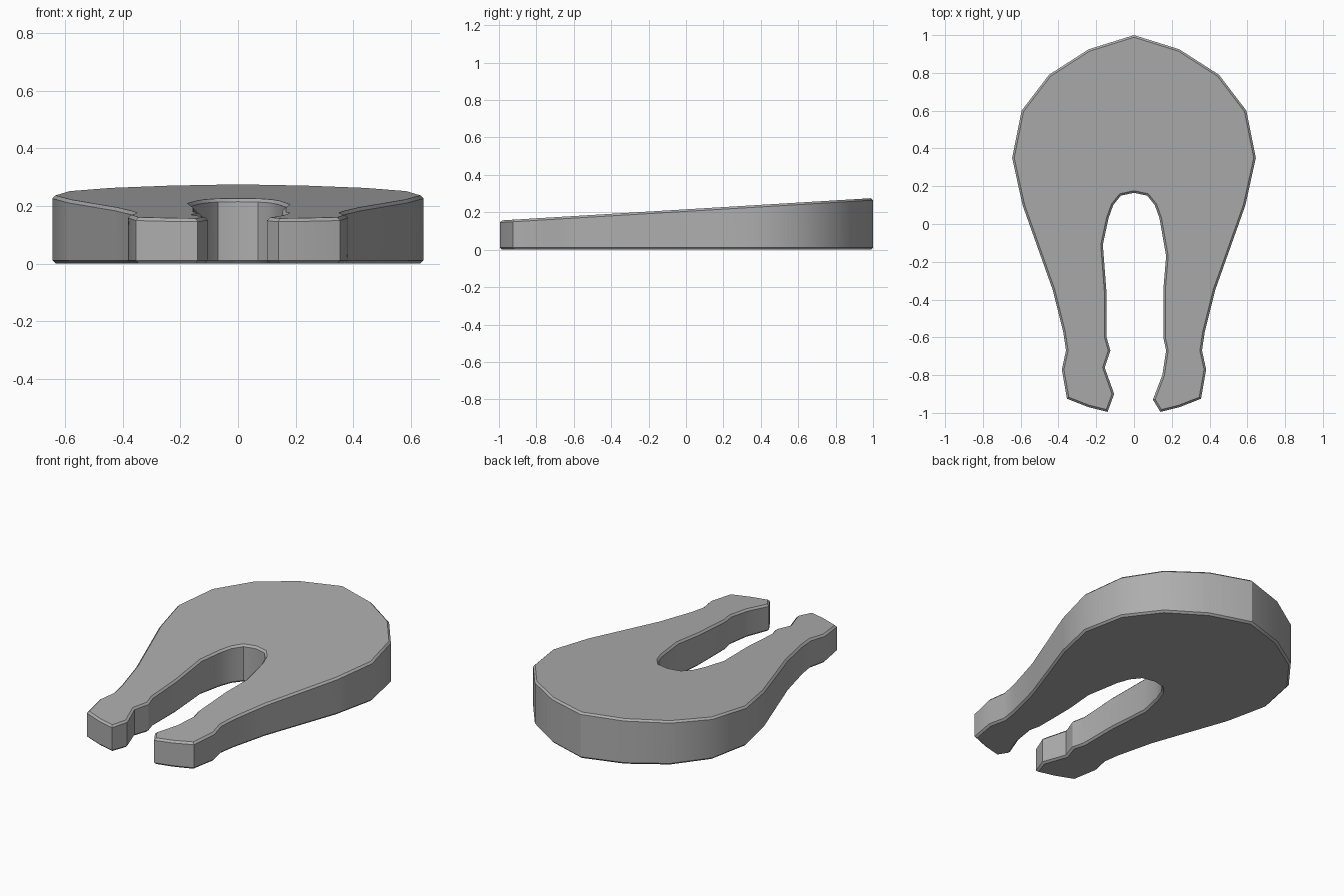
import bpy
import bmesh
import math

if "Cube" in bpy.data.objects:
    bpy.data.objects.remove(bpy.data.objects["Cube"], do_unlink=True)


def make_material(name, colour):
    material = bpy.data.materials.new(name)
    material.use_nodes = True
    material.diffuse_color = colour
    shader = next(n for n in material.node_tree.nodes if n.type == "BSDF_PRINCIPLED")
    shader.inputs["Base Color"].default_value = colour
    return material


def mirrored(points):
    """Flip a profile across x and reverse its order."""
    return [(-x, y) for x, y in reversed(points)]


def top_height(y):
    """Height of the sloping top plane."""
    return 0.216 + 0.06 * y


# Rounded head and one outer leg edge, from the back down to the foot
outer_edge = [
    (0.24, 0.925), (0.45, 0.79), (0.595, 0.6), (0.645, 0.35), (0.59, 0.1),
    (0.43, -0.35), (0.375, -0.57), (0.36, -0.67), (0.382, -0.77),
    (0.355, -0.925), (0.24, -0.97), (0.14, -0.995),
]
# Slot between the legs, from the left foot around to the right foot
slot_edge = [
    (0.1, -0.93), (0.15, -0.8), (0.17, -0.67), (0.155, -0.6), (0.155, -0.35),
    (0.17, -0.17), (0.135, 0.03), (0.11, 0.1), (0.07, 0.15), (0, 0.165),
    (-0.07, 0.15), (-0.11, 0.1), (-0.135, 0.03), (-0.165, -0.11),
    (-0.145, -0.37), (-0.145, -0.6), (-0.125, -0.67), (-0.155, -0.76),
    (-0.105, -0.9),
]
outline = [(0, 1)] + outer_edge + slot_edge + mirrored(outer_edge)

# Extrude the outline up to the sloping top
bm = bmesh.new()
base = bm.faces.new([bm.verts.new((x, y, 0)) for x, y in outline])
raised = bmesh.ops.extrude_face_region(bm, geom=[base], use_keep_orig=True)
for item in raised["geom"]:
    if isinstance(item, bmesh.types.BMVert):
        item.co.z = top_height(item.co.y)
bmesh.ops.recalc_face_normals(bm, faces=bm.faces)

# Narrow chamfer along the top and bottom rims
rims = [e for e in bm.edges
        if any(abs(f.normal.z) > 0.9 for f in e.link_faces)]
bmesh.ops.bevel(bm, geom=rims, offset=0.011, segments=1, profile=0.5,
                affect="EDGES", clamp_overlap=True)
bmesh.ops.triangulate(bm, faces=[f for f in bm.faces if len(f.verts) > 4])
bmesh.ops.recalc_face_normals(bm, faces=bm.faces)

mesh = bpy.data.meshes.new("forked_wedge")
bm.to_mesh(mesh)
bm.free()
mesh.materials.append(make_material("mid grey", (0.42, 0.42, 0.42, 1)))
wedge = bpy.data.objects.new("forked_wedge", mesh)
bpy.context.collection.objects.link(wedge)

# Soft shading around the walls, crisp rims
bpy.ops.object.select_all(action="DESELECT")
wedge.select_set(True)
bpy.context.view_layer.objects.active = wedge
bpy.ops.object.shade_smooth_by_angle(angle=math.radians(30))
